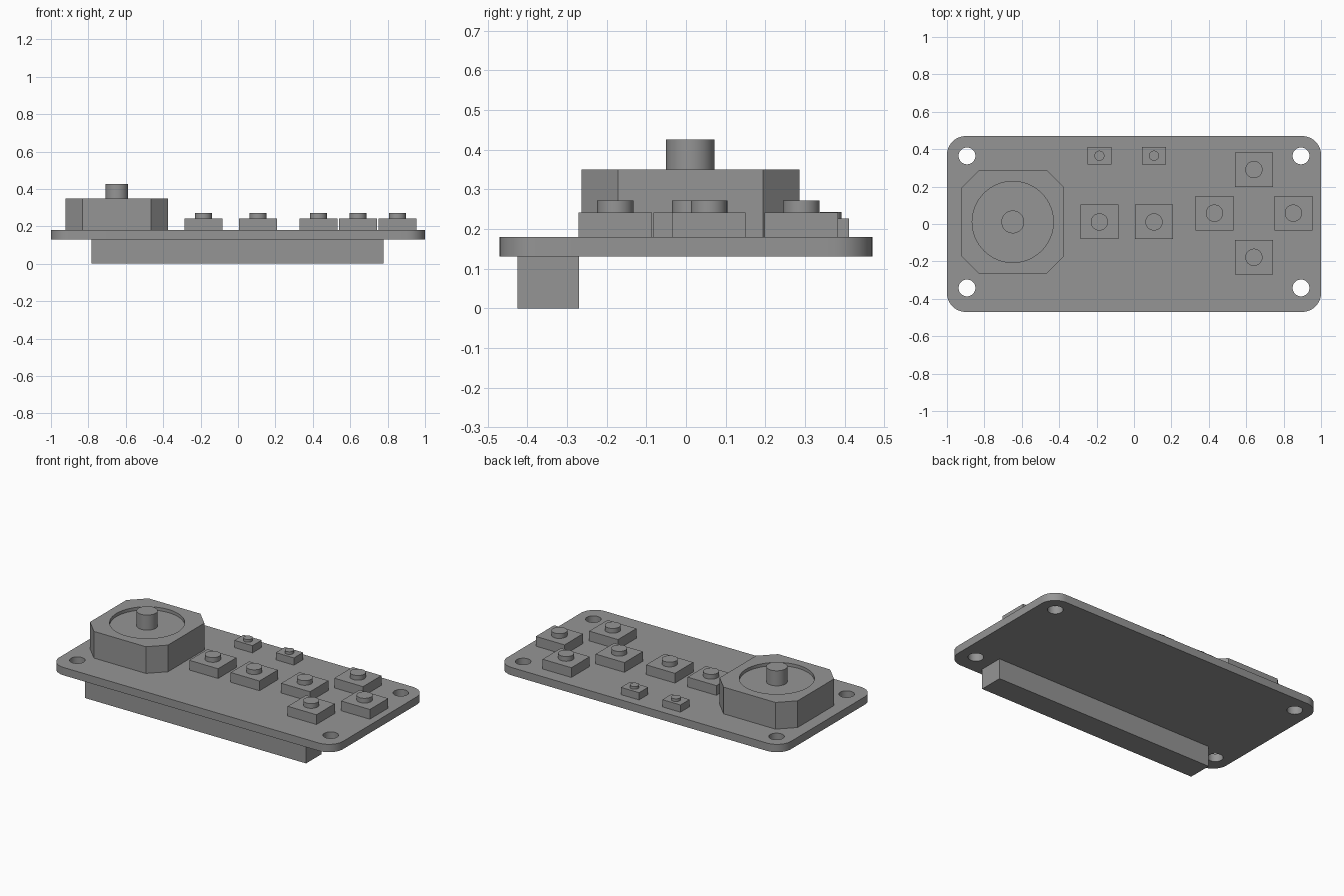
import bpy, bmesh
from math import cos, sin, pi, radians

cube = bpy.data.objects.get("Cube")
if cube:
    bpy.data.objects.remove(cube, do_unlink=True)

grey = bpy.data.materials.new("plain grey")
grey.use_nodes = True
grey.diffuse_color = (0.3, 0.3, 0.3, 1)
grey.node_tree.nodes["Principled BSDF"].inputs["Base Color"].default_value = (0.3, 0.3, 0.3, 1)


def circle(x, y, r, n=48):
    return [(x + r * cos(2 * pi * i / n), y + r * sin(2 * pi * i / n)) for i in range(n)]


def rectangle(x, y, w, d, corner=0.0, steps=0):
    """Outline with square (steps=0), chamfered (1) or rounded corners."""
    if not steps:
        corner, steps = 0.0, 0
    pts = []
    for k, (sx, sy) in enumerate([(1, 1), (-1, 1), (-1, -1), (1, -1)]):
        cx, cy = x + sx * (w / 2 - corner), y + sy * (d / 2 - corner)
        for i in range(steps + 1):
            a = pi / 2 * (k + (i / steps if steps else 0))
            pts.append((cx + corner * cos(a), cy + corner * sin(a)))
    return pts


def prism(name, outline, z0, z1):
    """Extrude an outline straight up from z0 to z1."""
    bm = bmesh.new()
    base = bm.faces.new([bm.verts.new((x, y, z0)) for x, y in outline])
    top = bmesh.ops.extrude_face_region(bm, geom=[base])["geom"]
    bmesh.ops.translate(bm, vec=(0, 0, z1 - z0),
                        verts=[v for v in top if isinstance(v, bmesh.types.BMVert)])
    bmesh.ops.recalc_face_normals(bm, faces=bm.faces)
    mesh = bpy.data.meshes.new(name)
    bm.to_mesh(mesh)
    bm.free()
    mesh.materials.append(grey)
    obj = bpy.data.objects.new(name, mesh)
    bpy.context.collection.objects.link(obj)
    return obj


def cut(obj, outline, z0, z1):
    """Subtract a prism and bake the result."""
    cutter = prism("cutter", outline, z0, z1)
    cutter.hide_render = True
    mod = obj.modifiers.new("cut", "BOOLEAN")
    mod.operation, mod.solver, mod.object = "DIFFERENCE", "EXACT", cutter
    graph = bpy.context.evaluated_depsgraph_get()
    mesh = bpy.data.meshes.new_from_object(obj.evaluated_get(graph))
    obj.modifiers.clear()
    obj.data = mesh
    bpy.data.objects.remove(cutter, do_unlink=True)


BOARD_BOTTOM, BOARD_TOP = 0.13, 0.18
MID = 0.011  # depth position of the row of parts

# Circuit board with four mounting holes
board = prism("board", rectangle(0, 0, 2, 0.94, 0.1, 12), BOARD_BOTTOM, BOARD_TOP)
for sx in (-1, 1):
    for sy in (-1, 1):
        cut(board, circle(sx * 0.893, MID + sy * 0.353, 0.045), 0.1, 0.21)

# Connector strip underneath the front edge
parts = [board, prism("connector", rectangle(-0.003, -0.347, 1.56, 0.155), 0, BOARD_BOTTOM)]

# Joystick: chamfered housing, shallow round recess and knob
STICK_X, RECESS = -0.648, 0.33
housing = prism("joystick_housing", rectangle(STICK_X, MID, 0.55, 0.55, 0.0), BOARD_TOP, 0.35)
bpy.data.objects.remove(housing, do_unlink=True)
half, inner = 0.275, 0.183
octagon = [(STICK_X + x, MID + y) for x, y in (
    (half, -inner), (half, inner), (inner, half), (-inner, half),
    (-half, inner), (-half, -inner), (-inner, -half), (inner, -half))]
housing = prism("joystick_housing", octagon, BOARD_TOP, 0.35)
cut(housing, circle(STICK_X, MID, 0.217, 64), RECESS, 0.4)
parts += [housing, prism("joystick_knob", circle(STICK_X, MID, 0.061), RECESS, 0.426)]


def button(name, x, y, w, d, r, body_top, cap_top):
    parts.append(prism(name + "_body", rectangle(x, y, w, d), BOARD_TOP, body_top))
    parts.append(prism(name + "_cap", circle(x, y, r), body_top, cap_top))


# Large push buttons: two in the middle and a diamond on the side
for i, (x, y) in enumerate([(-0.185, MID), (0.107, MID), (0.43, 0.058),
                            (0.852, 0.058), (0.641, 0.291), (0.641, -0.178)]):
    button(f"button_{i + 1}", x, y, 0.203, 0.185, 0.046, 0.242, 0.272)

# Small push buttons near the back edge
for i, x in enumerate((-0.185, 0.107)):
    button(f"small_button_{i + 1}", x, 0.365, 0.128, 0.092, 0.027, 0.226, 0.243)

# Smooth the round walls, keep edges sharp
bpy.ops.object.select_all(action="DESELECT")
for obj in parts:
    obj.select_set(True)
bpy.context.view_layer.objects.active = board
bpy.ops.object.shade_smooth_by_angle(angle=radians(30))
